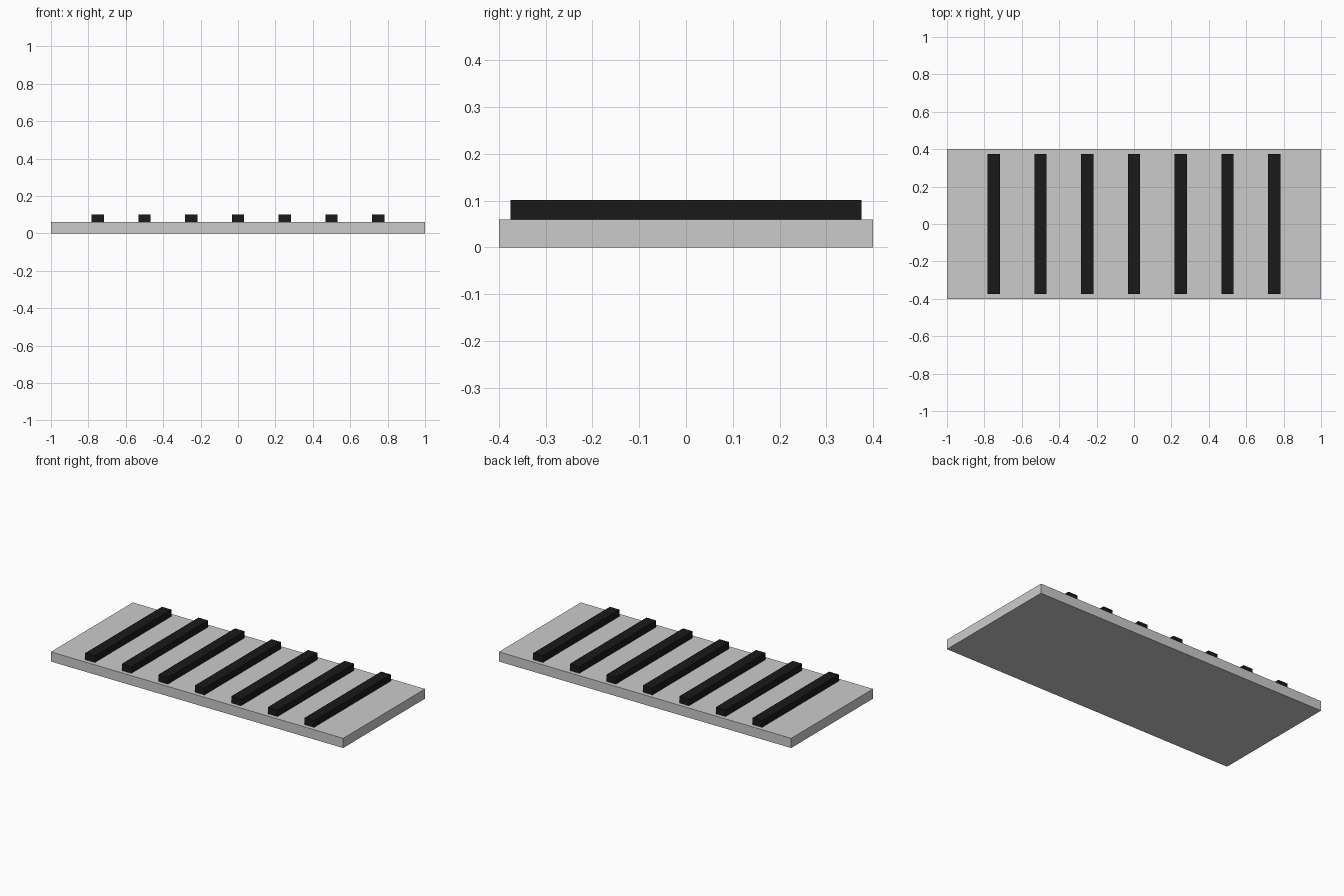
import bpy

if "Cube" in bpy.data.objects:
    bpy.data.objects.remove(bpy.data.objects["Cube"])


def box(name, centre, size, material=None):
    bpy.ops.mesh.primitive_cube_add(size=1, location=centre)
    obj = bpy.context.object
    obj.name = name
    obj.scale = size
    bpy.ops.object.transform_apply(location=False, rotation=False, scale=True)
    if material:
        obj.data.materials.append(material)
    return obj


black = bpy.data.materials.new("black_rubber")
black.diffuse_color = (0.01, 0.01, 0.01, 1)
black.use_nodes = True
black.node_tree.nodes["Principled BSDF"].inputs["Base Color"].default_value = black.diffuse_color

# Flat base slab
SLAB_H = 0.06
box("base_slab", (0, 0, SLAB_H / 2), (2, 0.8, SLAB_H))

# Seven evenly spaced raised strips, resting on the slab
STRIP_H = 0.041
for i in range(7):
    box(f"grip_strip_{i + 1}", ((i - 3) * 0.25, 0, SLAB_H + STRIP_H / 2),
        (0.066, 0.75, STRIP_H), black)
